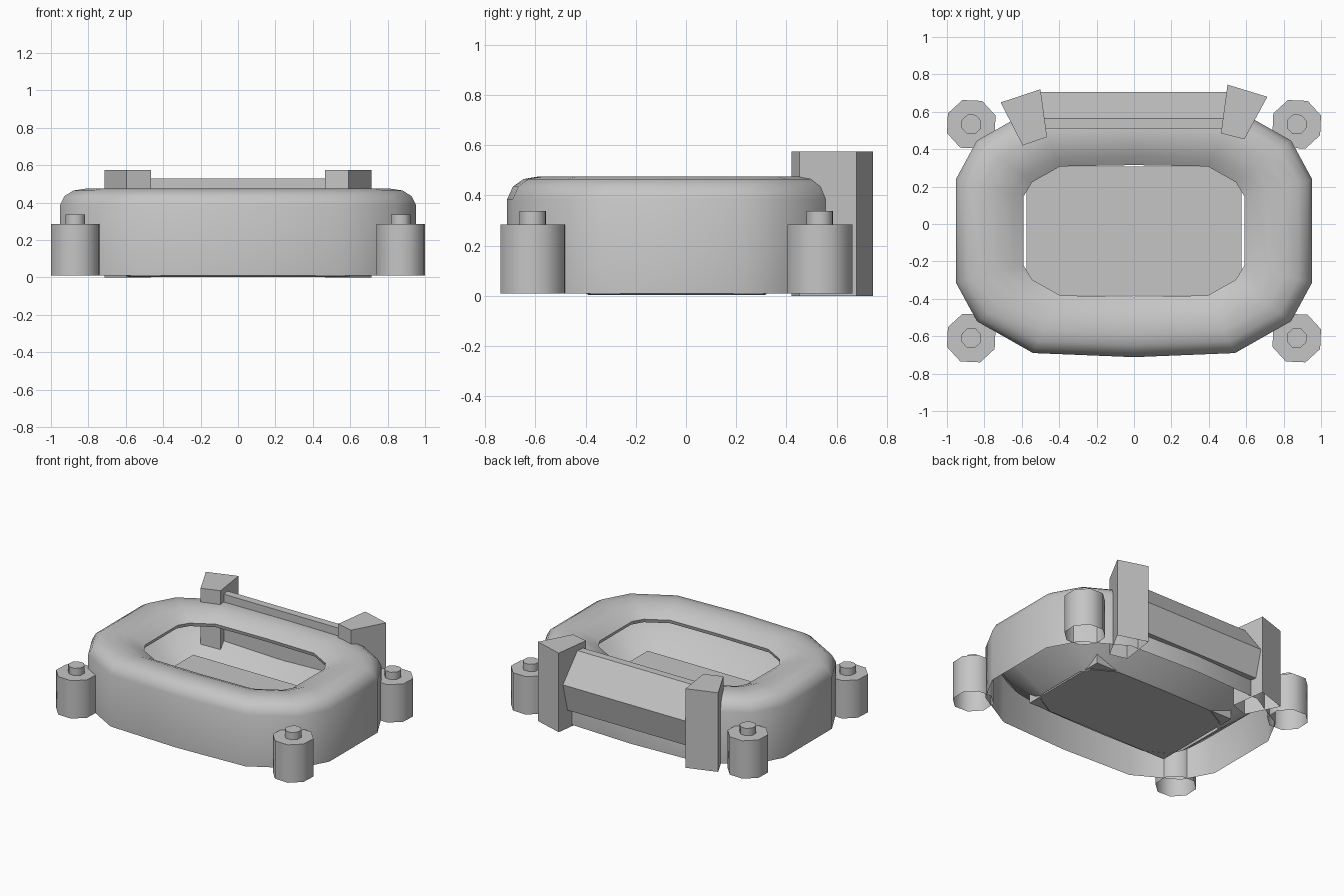
import bpy
import math
from mathutils import Vector

cube = bpy.data.objects.get("Cube")
if cube:
    bpy.data.objects.remove(cube, do_unlink=True)

# One plain grey material
GREY = (0.56, 0.56, 0.56, 1)
grey = bpy.data.materials.new("plain grey")
grey.use_nodes = True
grey.diffuse_color = GREY
grey.node_tree.nodes["Principled BSDF"].inputs["Base Color"].default_value = GREY


def make(name, verts, faces, smooth=0):
    mesh = bpy.data.meshes.new(name)
    mesh.from_pydata(verts, [], faces)
    mesh.materials.append(grey)
    obj = bpy.data.objects.new(name, mesh)
    bpy.context.collection.objects.link(obj)
    bpy.ops.object.select_all(action='DESELECT')
    obj.select_set(True)
    bpy.context.view_layer.objects.active = obj
    bpy.ops.object.mode_set(mode='EDIT')
    bpy.ops.mesh.select_all(action='SELECT')
    bpy.ops.mesh.normals_make_consistent(inside=False)
    bpy.ops.object.mode_set(mode='OBJECT')
    if smooth:
        bpy.ops.object.shade_smooth_by_angle(angle=math.radians(smooth))
    return obj


def prism(name, outline, offset, smooth=0, hollow=False):
    """Extrude a 3D outline along an offset; hollow leaves the start open."""
    n = len(outline)
    start = [Vector(p) for p in outline]
    verts = start + [p + Vector(offset) for p in start]
    faces = [(i, (i + 1) % n, (i + 1) % n + n, i + n) for i in range(n)]
    faces.append(tuple(range(n, 2 * n)))
    if not hollow:
        faces.append(tuple(range(n)))
    return make(name, verts, faces, smooth)


def full_loop(quarter):
    """Mirror a quarter outline (from the y axis outward) into a full loop."""
    half = quarter + [(x, -y) for x, y in reversed(quarter)]
    return half + [(-x, y) for x, y in reversed(half[1:-1])]


# Outlines of the body and its opening
MID_Y = -0.037
outer = full_loop([(0, 0.675), (0.54, 0.653), (0.84, 0.483), (0.953, 0.275)])
inner = full_loop([(0, 0.352), (0.395, 0.345), (0.545, 0.26), (0.59, 0.185)])


def sweep(name, section):
    """Sweep (fraction from inner to outer outline, height) around the body."""
    verts = [(ix + (ox - ix) * t, iy + (oy - iy) * t + MID_Y, z)
             for (ox, oy), (ix, iy) in zip(outer, inner) for t, z in section]
    m, k = len(outer), len(section)
    faces = [(a * k + j, (a + 1) % m * k + j, (a + 1) % m * k + j + 1, a * k + j + 1)
             for a in range(m) for j in range(k - 1)]
    return make(name, verts, faces, 40)


# Rounded shell, open underneath, and the bowl hanging inside it
sweep("outer_shell", [(0.02, 0.385), (0, 0.41), (0.15, 0.44), (0.35, 0.467), (0.6, 0.476),
                      (0.8, 0.465), (0.93, 0.435), (1, 0.385), (1, 0.01)])
sweep("inner_bowl", [(0, 0.003), (0.2, 0.055), (0.45, 0.13), (0.7, 0.205),
                     (0.9, 0.29), (0.995, 0.375)])

# Floor slab in the middle
prism("floor_slab", [(sx * 0.575, MID_Y + sy * 0.345, 0.006)
                     for sx, sy in ((-1, -1), (1, -1), (1, 1), (-1, 1))], (0, 0, 0.134))


# Four corner posts, open underneath, each with a small knob
def octagon(x, y, z, radius):
    angles = [math.radians(20 + 45 * i) for i in range(8)]
    return [(x + radius * math.cos(a), y + radius * math.sin(a), z) for a in angles]


for side, sx in (("left", 1), ("right", -1)):
    for end, y in (("front", -0.61), ("back", 0.533)):
        x = sx * 0.87
        prism(f"{end}_{side}_post", octagon(x, y, 0.01, 0.138), (0, 0, 0.275), 50, True)
        prism(f"{end}_{side}_knob", octagon(x, y, 0.285, 0.056), (0, 0, 0.053), 50, True)

# Tapered pillars at the back, open underneath
prism("right_pillar", [(-0.713, 0.65, 0), (-0.5, 0.72, 0), (-0.465, 0.465, 0),
                       (-0.595, 0.42, 0)], (0, 0, 0.574), 0, True)
prism("left_pillar", [(0.5, 0.745, 0), (0.713, 0.68, 0), (0.59, 0.453, 0),
                      (0.465, 0.485, 0)], (0, 0, 0.574), 0, True)

# Sloped back beam between the pillars
prism("back_beam", [(-0.54, y, z) for y, z in
                    ((0.51, 0.53), (0.565, 0.53), (0.705, 0.33), (0.66, 0.13), (0.51, 0.13))],
      (1.08, 0, 0))
